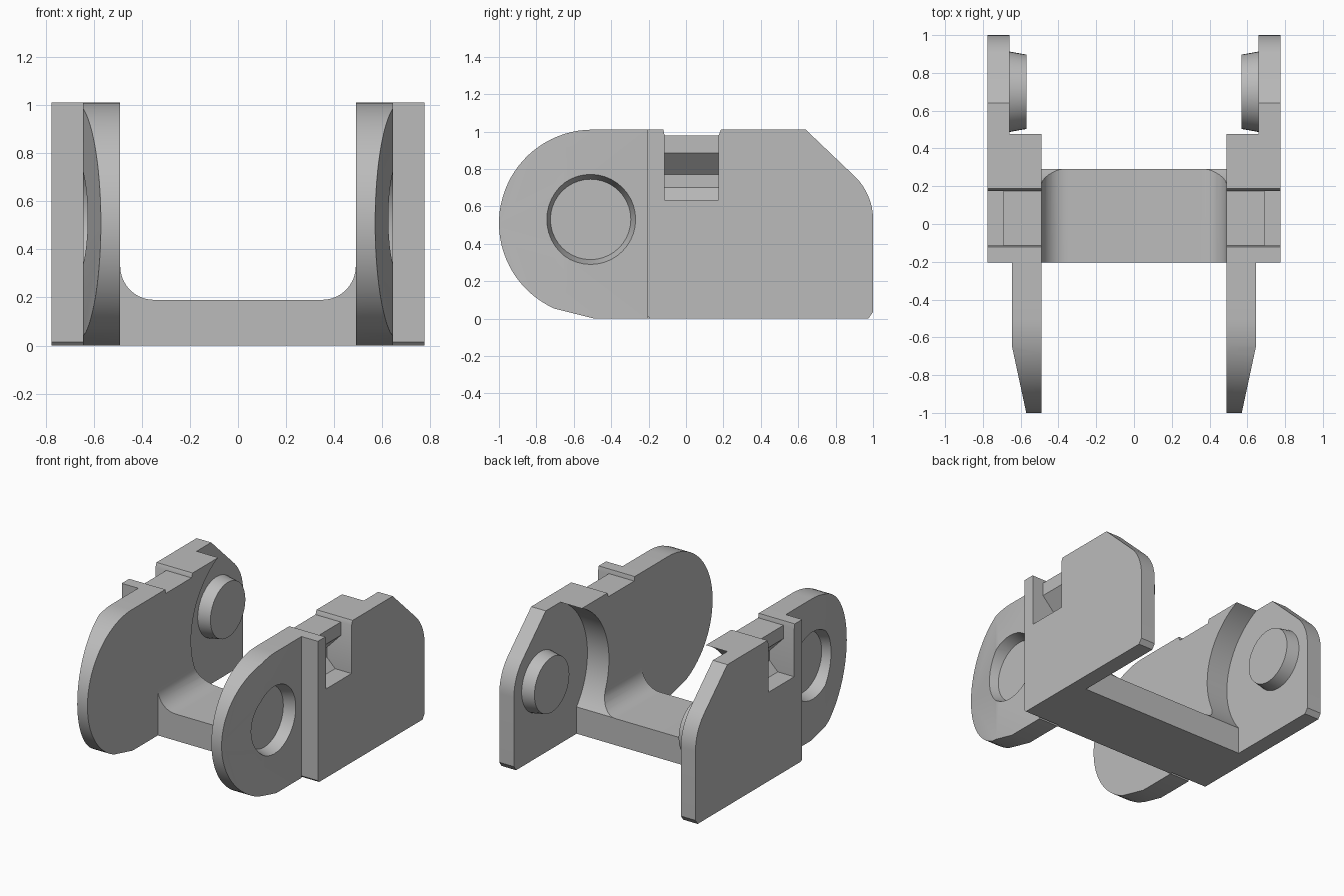
import bpy, bmesh
from math import sin, cos, pi, radians
from mathutils import Vector, Matrix

cube = bpy.data.objects.get("Cube")
if cube:
    bpy.data.objects.remove(cube)

grey = bpy.data.materials.new("plain grey")
grey.use_nodes = True
grey.diffuse_color = (0.5, 0.5, 0.5, 1)
grey.node_tree.nodes["Principled BSDF"].inputs["Base Color"].default_value = (0.5, 0.5, 0.5, 1)


def make_object(name, bm):
    bmesh.ops.recalc_face_normals(bm, faces=bm.faces)
    mesh = bpy.data.meshes.new(name)
    bm.to_mesh(mesh)
    bm.free()
    mesh.materials.append(grey)
    obj = bpy.data.objects.new(name, mesh)
    bpy.context.collection.objects.link(obj)
    return obj


def prism(name, points, axis, start, end):
    """Extrude a flat outline along the x, y or z axis."""
    k = "xyz".index(axis)

    def place(p):
        co = list(p)
        co.insert(k, start)
        return co

    bm = bmesh.new()
    face = bm.faces.new([bm.verts.new(place(p)) for p in points])
    new = bmesh.ops.extrude_face_region(bm, geom=[face])["geom"]
    shift = Vector()
    shift[k] = end - start
    bmesh.ops.translate(bm, vec=shift, verts=[g for g in new if isinstance(g, bmesh.types.BMVert)])
    return make_object(name, bm)


def cone(name, x0, r0, x1, r1, y, z):
    """Tapered round pin lying along x."""
    bm = bmesh.new()
    matrix = Matrix.Translation(((x0 + x1) / 2, y, z)) @ Matrix.Rotation(pi / 2, 4, "Y")
    bmesh.ops.create_cone(bm, cap_ends=True, segments=40, radius1=r0, radius2=r1,
                          depth=x1 - x0, matrix=matrix)
    return make_object(name, bm)


def arc(cx, cy, r, a0, a1, n):
    angles = [radians(a0 + (a1 - a0) * i / n) for i in range(n + 1)]
    return [(cx + r * cos(a), cy + r * sin(a)) for a in angles]


def finish(obj, cutters=(), mirror=True):
    """Cut, mirror to the other side, bake and shade."""
    for c in cutters:
        c.hide_render = True
        mod = obj.modifiers.new("cut", "BOOLEAN")
        mod.operation, mod.solver, mod.object = "DIFFERENCE", "EXACT", c
    if mirror:
        obj.modifiers.new("mirror", "MIRROR").use_mirror_merge = False
    bpy.context.view_layer.update()
    graph = bpy.context.evaluated_depsgraph_get()
    baked = bpy.data.meshes.new_from_object(obj.evaluated_get(graph))
    obj.modifiers.clear()
    obj.data = baked
    bpy.ops.object.select_all(action="DESELECT")
    obj.select_set(True)
    bpy.context.view_layer.objects.active = obj
    bpy.ops.object.shade_smooth_by_angle(angle=radians(25))


INNER, OUTER, STEP, ARM = 0.49, 0.775, 0.66, 0.645
TOP, FRONT, BAR_TOP = 1.01, -0.205, 0.19

# Clearance cutter: round pocket for the next link's arm
clearance = prism("clearance_cutter",
                  arc(0.70, 0.53, 0.53, 219.7, 90, 32)
                  + [(1.2, 1.06), (1.2, -0.1), (0.292, -0.1)],
                  "x", -STEP, STEP)

# Side plates with the stepped rear half and the latch notch
notch = prism("notch_cutter",
              [(-0.115, 0.635), (0.175, 0.635), (0.175, 0.98), (0.195, 1.03),
               (-0.125, 1.03), (-0.115, 0.98)], "x", 0.4, 0.9)
plate_outline = [(FRONT, 0.015), (-0.19, 0), (0.975, 0), (1, 0.035)]
plate_outline += arc(0.68, 0.53, 0.32, 0, 45, 8)
plate_outline += [(0.64, TOP), (FRONT, TOP)]
side_plate = prism("side_plates", plate_outline, "x", INNER, OUTER)
finish(side_plate, [clearance, notch])

# Hooked latch bars inside the notches
latch = prism("latch_bars",
              [(INNER, 0.635), (INNER, 0.98), (0.69, 0.98), (0.69, 0.885),
               (0.58, 0.77), (0.58, 0.70), (0.645, 0.635)], "y", -0.115, 0.175)
finish(latch)

# Rounded front arms with tapered tips and blind sockets
arm_outline = arc(-0.5, 0.51, 0.5, 90, 246, 36) + [(-0.49, 0), (FRONT, 0), (FRONT, TOP)]
arm = prism("front_arms", arm_outline, "x", INNER, ARM)
taper = prism("taper_cutter",
              [(0.656, -0.6), (0.549, -1.1), (0.9, -1.1), (0.9, -0.6)], "z", -0.1, 1.2)
socket = cone("socket_cutter", 0.565, 0.215, 0.705, 0.26, -0.51, 0.53)
finish(arm, [taper, socket])

# Tapered pins on the inside of the rear plates
pin = cone("rear_pins", 0.57, 0.197, STEP, 0.213, 0.70, 0.53)
finish(pin)

# Cross bar with filleted ends
fillet = arc(0.35, 0.33, 0.14, -90, 0, 10)
bar_outline = [(-x, z) for x, z in fillet[::-1]] + fillet + [(INNER, 0), (-INNER, 0)]
bar = prism("cross_bar", bar_outline, "y", FRONT, 0.5)
finish(bar, [clearance], mirror=False)

for cutter in (clearance, notch, taper, socket):
    bpy.data.objects.remove(cutter)
